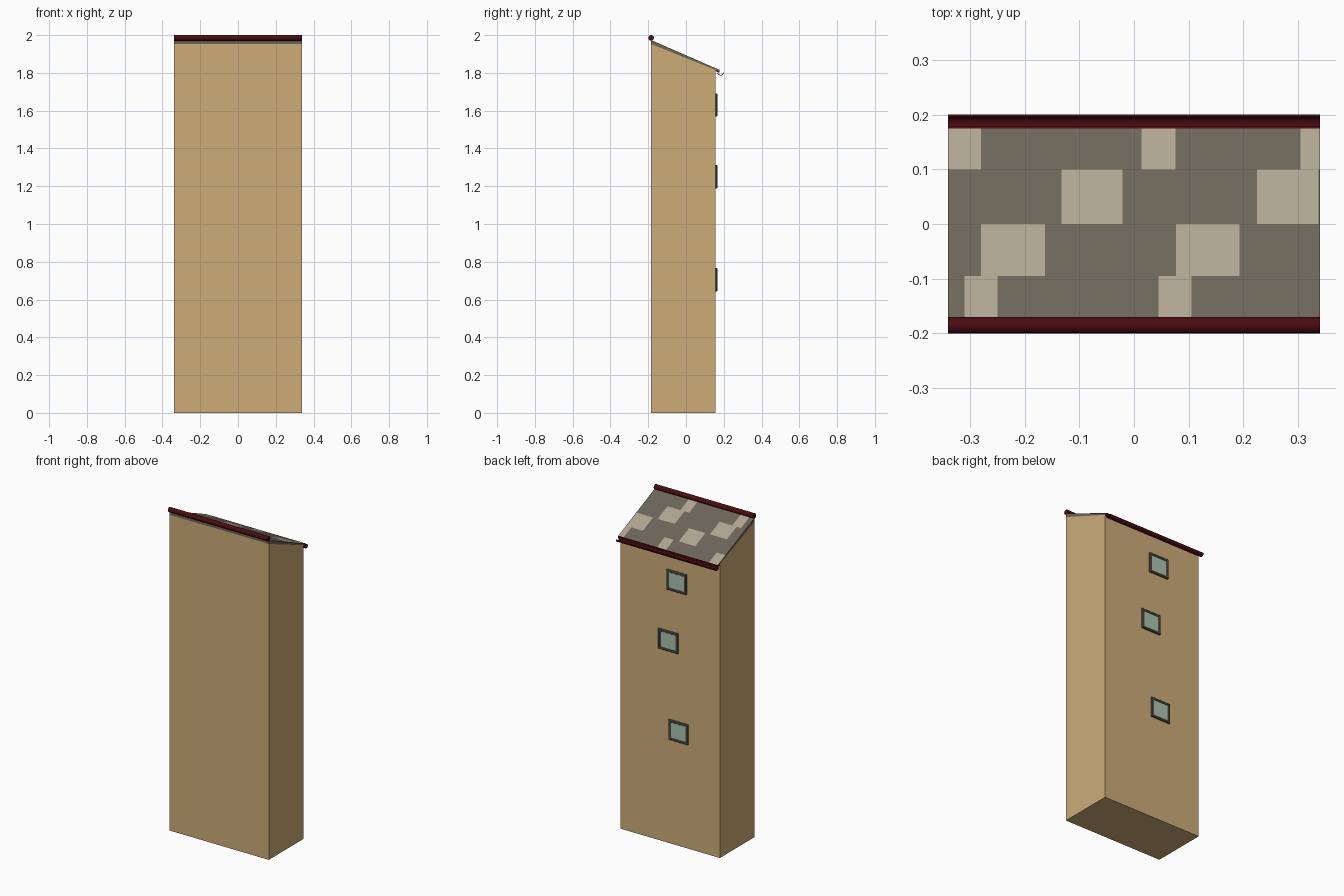
import bpy, bmesh, math

if "Cube" in bpy.data.objects:
    bpy.data.objects.remove(bpy.data.objects["Cube"])

def mat(name, r, g, b):
    lin = lambda c: (c / 255 / 12.92) if c < 10 else ((c / 255 + 0.055) / 1.055) ** 2.4
    m = bpy.data.materials.new(name)
    m.diffuse_color = (lin(r), lin(g), lin(b), 1)
    m.use_nodes = True
    m.node_tree.nodes["Principled BSDF"].inputs["Base Color"].default_value = m.diffuse_color
    return m

WALL = mat("tan wall", 205, 172, 120)
DARK = mat("dark roof", 108, 101, 89)
LIGHT = mat("light roof", 176, 165, 146)
RED = mat("dark red", 74, 12, 16)
FRAME = mat("window frame", 92, 88, 75)
GLASS = mat("window glass", 172, 195, 178)
X = 0.34

def finish(name, bm, *mats):
    bmesh.ops.recalc_face_normals(bm, faces=bm.faces)
    me = bpy.data.meshes.new(name)
    bm.to_mesh(me)
    bm.free()
    for m in mats:
        me.materials.append(m)
    ob = bpy.data.objects.new(name, me)
    bpy.context.collection.objects.link(ob)
    return ob

def extrude_x(name, profile, m, smooth=False):
    """Sweep a closed (y, z) profile across the full width."""
    bm = bmesh.new()
    f = bm.faces.new([bm.verts.new((-X, y, z)) for y, z in profile])
    r = bmesh.ops.extrude_face_region(bm, geom=[f])
    for v in r["geom"]:
        if isinstance(v, bmesh.types.BMVert):
            v.co.x = X
    ob = finish(name, bm, m)
    if smooth:
        for p in ob.data.polygons:
            p.use_smooth = len(p.vertices) == 4
    return ob

# wall block with sloping top
extrude_x("tower_wall", [(-0.185, 0), (0.155, 0), (0.155, 1.817), (0.08, 1.846), (-0.185, 1.953)], WALL)

# roof slab
def roof_z(y):
    return 1.975 - 0.437 * (y + 0.185)

extrude_x("roof_slab", [(-0.185, 1.951), (0.08, 1.846), (0.175, 1.808),
                        (0.175, roof_z(0.175) - 0.001), (-0.185, 1.974)], DARK)

# tile rows: x ranges of the light tiles in each row
rows = [(-0.185, -0.095, [(-0.31, -0.25), (0.045, 0.105)]),
        (-0.095, 0.0, [(-0.28, -0.163), (0.077, 0.193)]),
        (0.0, 0.10, [(-0.133, -0.021), (0.225, 0.337)]),
        (0.10, 0.175, [(-0.34, -0.28), (0.014, 0.076), (0.304, 0.34)])]
bm = bmesh.new()
for y0, y1, lights in rows:
    cuts = sorted({-X, X, *[c for pair in lights for c in pair]})
    for a, b in zip(cuts, cuts[1:]):
        f = bm.faces.new([bm.verts.new((x, y, roof_z(y) + 0.001))
                          for x, y in ((a, y0), (b, y0), (b, y1), (a, y1))])
        f.material_index = int((a, b) in lights)
finish("roof_tiles", bm, DARK, LIGHT)

# ridge roll
ring = [2 * math.pi * i / 16 for i in range(16)]
extrude_x("ridge_roll", [(-0.185 + 0.015 * math.cos(a), 1.985 + 0.015 * math.sin(a)) for a in ring], RED, True)

# half-pipe gutter under the eave
arc = [math.pi + math.pi * i / 10 for i in range(11)]
pts = [(0.183 + 0.017 * math.cos(a), 1.803 + 0.017 * math.sin(a)) for a in arc]
pts += [(0.183 + 0.0135 * math.cos(a), 1.803 + 0.0135 * math.sin(a)) for a in reversed(arc)]
extrude_x("gutter", pts, RED, True)
# red strip along the eave edge
extrude_x("eave_strip", [(0.155, 1.810), (0.176, 1.801), (0.178, 1.817), (0.172, 1.819), (0.155, 1.820)], RED)

# windows on the back wall: chamfered frame with inset glass
def window(name, cx, cz, w=0.134, h=0.124):
    bm = bmesh.new()
    def loop(inset, y):
        a, b = w / 2 - inset, h / 2 - inset
        return [bm.verts.new((cx + sx * a, y, cz + sz * b))
                for sx, sz in ((-1, -1), (1, -1), (1, 1), (-1, 1))]
    loops = [loop(0, 0.154), loop(0, 0.162), loop(0.004, 0.166),
             loop(0.013, 0.166), loop(0.015, 0.163)]
    for p, q in zip(loops, loops[1:]):
        for i in range(4):
            j = (i + 1) % 4
            bm.faces.new((p[i], p[j], q[j], q[i]))
    bm.faces.new(loops[0])
    bm.faces.new(loops[-1]).material_index = 1
    finish(name, bm, FRAME, GLASS)

window("upper_window", -0.047, 1.63)
window("middle_window", 0.01, 1.25)
window("lower_window", -0.06, 0.705)
